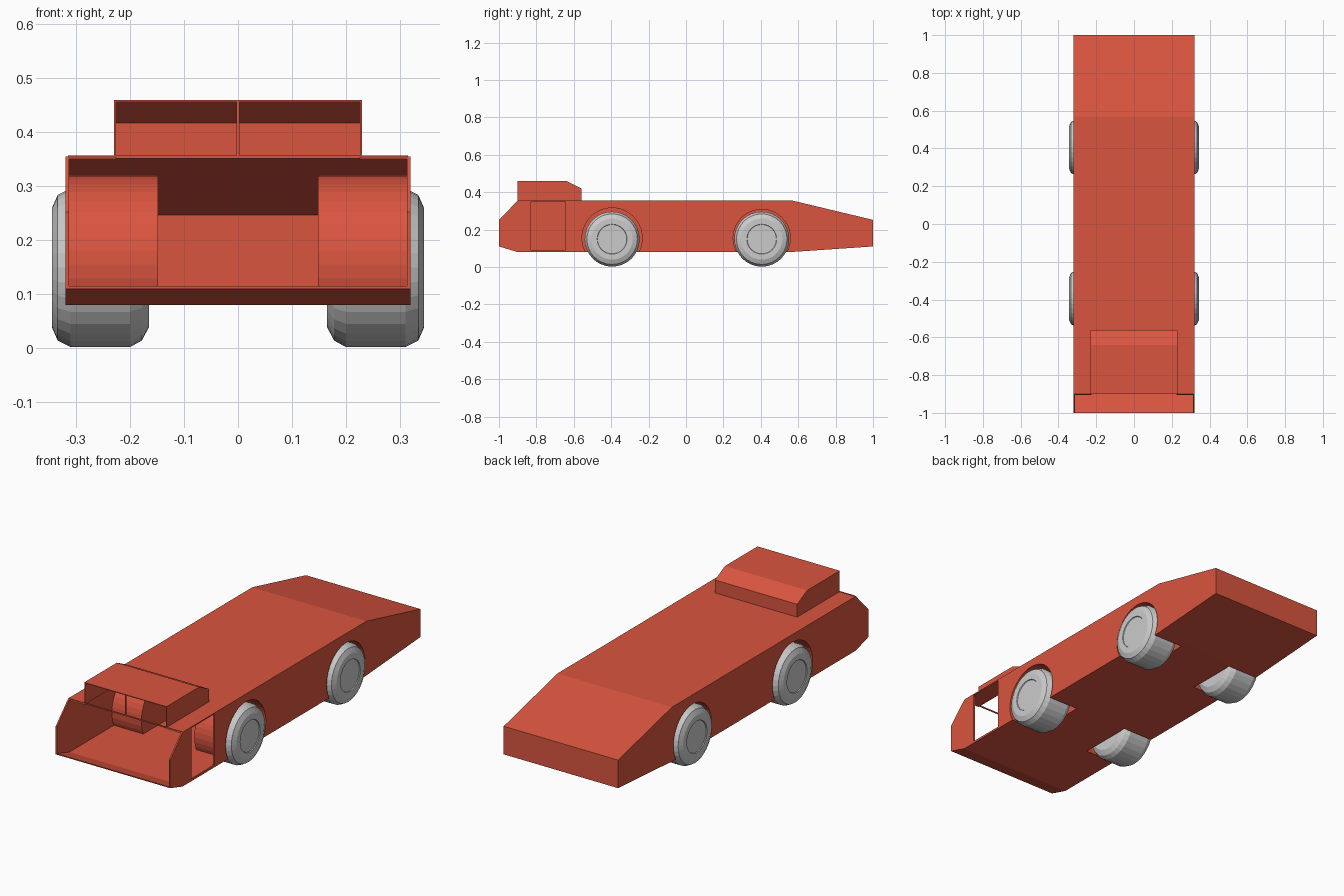
import bpy, bmesh
from math import cos, sin, tau

if "Cube" in bpy.data.objects:
    bpy.data.objects.remove(bpy.data.objects["Cube"])

red = bpy.data.materials.new("red_paint")
red.diffuse_color = (0.7, 0.09, 0.05, 1)
red.use_nodes = True
red.node_tree.nodes["Principled BSDF"].inputs["Base Color"].default_value = red.diffuse_color


def finish(name, bm, mat=None):
    bmesh.ops.recalc_face_normals(bm, faces=bm.faces)
    me = bpy.data.meshes.new(name)
    bm.to_mesh(me)
    bm.free()
    ob = bpy.data.objects.new(name, me)
    bpy.context.collection.objects.link(ob)
    if mat:
        me.materials.append(mat)
    return ob


def prism(name, profile, x0, x1):
    """Extrude a (y, z) profile along x."""
    bm = bmesh.new()
    rings = [[bm.verts.new((x, y, z)) for y, z in profile] for x in (x0, x1)]
    n = len(profile)
    for i in range(n):
        j = (i + 1) % n
        bm.faces.new((rings[0][i], rings[0][j], rings[1][j], rings[1][i]))
    for r in rings:
        bm.faces.new(r)
    return finish(name, bm, red)


def box(name, x0, x1, y0, y1, z0, z1):
    return prism(name, [(y0, z0), (y1, z0), (y1, z1), (y0, z1)], x0, x1)


def disc(name, x0, x1, y, z, r, n=40):
    pts = [(y + r * cos(tau * i / n), z + r * sin(tau * i / n)) for i in range(n)]
    return prism(name, pts, x0, x1)


def boolean(target, tool, op="DIFFERENCE"):
    tool.hide_render = True
    m = target.modifiers.new("bool", "BOOLEAN")
    m.operation, m.object, m.solver = op, tool, "EXACT"
    bpy.context.view_layer.objects.active = target
    bpy.ops.object.modifier_apply(modifier=m.name)
    bpy.data.objects.remove(tool)


# Outer hull and roof box
body = prism("body_shell", [(-1, .11), (-.9, .08), (.56, .08), (1, .11),
                            (1, .252), (.57, .355), (-.9, .355), (-1, .252)], -.32, .32)
roof_box = prism("roof_box", [(-.9, .351), (-.9, .46), (-.64, .46), (-.56, .42), (-.56, .351)],
                 -.23, .23)
boolean(body, roof_box, "UNION")

# Hollow interior, open at the nose and into the roof box
cavity = prism("cavity", [(-1.05, .13), (-.9, .085), (.56, .085), (.995, .115),
                          (.995, .247), (.57, .35), (-1.05, .35)], -.313, .313)
box_cavity = prism("box_cavity", [(-.95, .34), (-.95, .456), (-.641, .456), (-.564, .417), (-.564, .34)],
                   -.226, .226)
boolean(cavity, box_cavity, "UNION")

# Wheel wells: thin drums left standing inside the cavity
wells = [(s, y, r) for s in (-1, 1) for y, r in ((-.395, .166), (.405, .158))]
for s, y, r in wells:
    boolean(cavity, disc("well_drum", s * .148, s * .4, y, .155, r))
boolean(body, cavity)
for s, y, r in wells:
    boolean(body, disc("well_cut", s * .152, s * .4, y, .155, r - .005))

# Side door opening, right side only
boolean(body, box("door_cut", .3, .35, -.83, -.645, .09, .349))

# Windscreen header and centre post of the roof box
box("windscreen_header", -.315, .315, -.901, -.896, .351, .357)
box("roof_box_post", -.003, .003, -.9, -.895, .355, .458)


def wheel(name, side, y):
    """Lathe a chamfered tyre with a shallow hub recess."""
    profile = [(.165, .11), (.178, .135), (.2, .147), (.31, .147), (.334, .135),
               (.345, .11), (.345, .08), (.341, .078)]
    bm = bmesh.new()
    n = 32
    rings = [[bm.verts.new((side * x, y + r * cos(tau * i / n), .149 + r * sin(tau * i / n)))
              for i in range(n)] for x, r in profile]
    for a, b in zip(rings, rings[1:]):
        for i in range(n):
            j = (i + 1) % n
            bm.faces.new((a[i], a[j], b[j], b[i]))
    bm.faces.new(rings[0])
    bm.faces.new(rings[-1])
    return finish(name, bm)


for side, s in (("left", -1), ("right", 1)):
    for end, y in (("front", -.395), ("rear", .405)):
        wheel(f"{end}_{side}_wheel", s, y)
